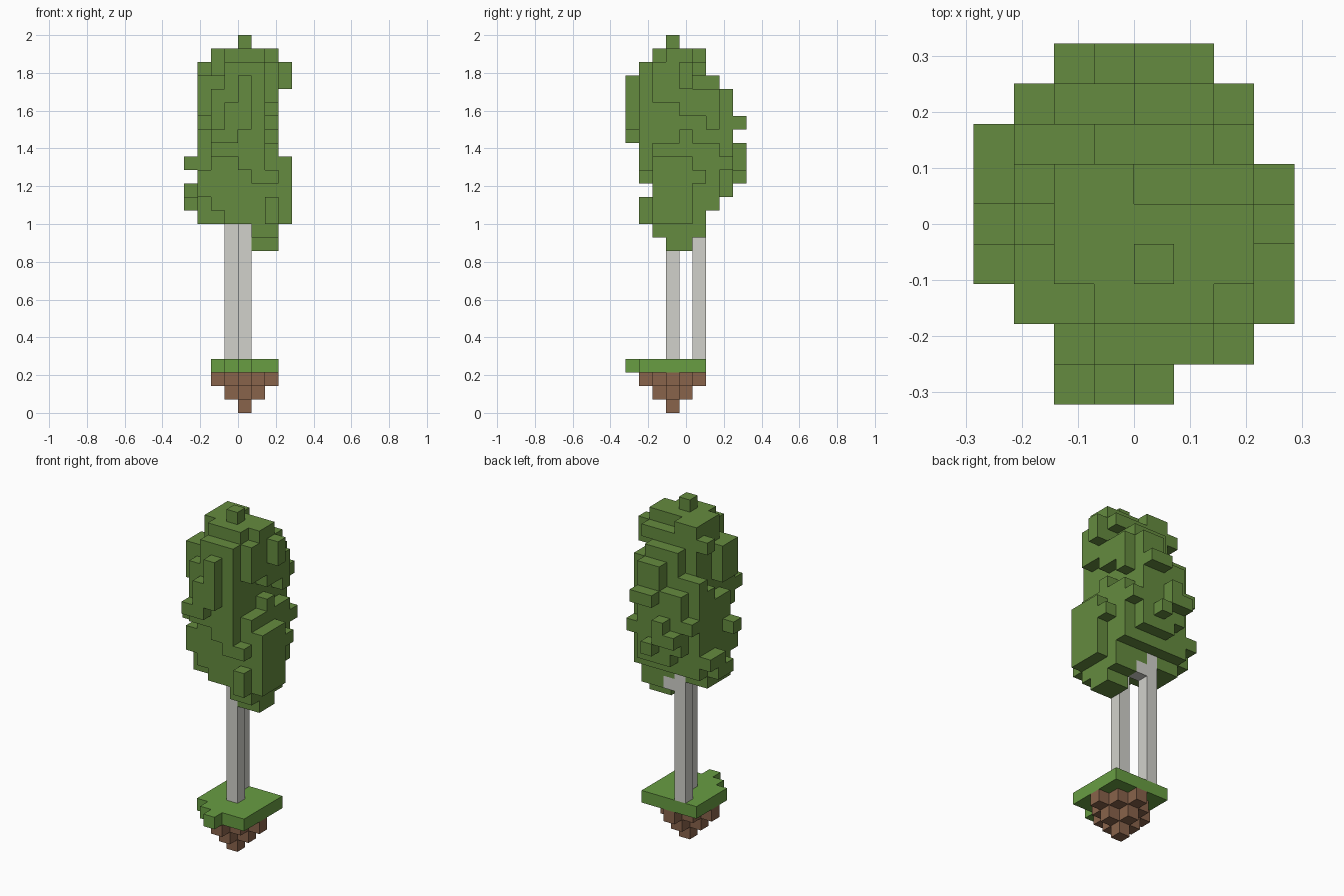
import bpy
import bmesh
from mathutils import Vector

UNIT = 1 / 14          # edge length of one block
DEPTH_OFFSET = 4.5     # block rows are counted from the front

default_cube = bpy.data.objects.get("Cube")
if default_cube:
    bpy.data.objects.remove(default_cube, do_unlink=True)


def make_material(name, colour):
    material = bpy.data.materials.new(name)
    material.use_nodes = True
    rgba = (*colour, 1)
    material.diffuse_color = rgba
    shader = next(n for n in material.node_tree.nodes if n.type == "BSDF_PRINCIPLED")
    shader.inputs["Base Color"].default_value = rgba
    shader.inputs["Roughness"].default_value = 0.9
    return material


def fill(boxes):
    """Collect every block inside boxes given as x, y and z ranges."""
    return {
        (x, y, z)
        for x0, x1, y0, y1, z0, z1 in boxes
        for x in range(x0, x1)
        for y in range(y0, y1)
        for z in range(z0, z1)
    }


def build_blocks(name, blocks, material):
    """Join the blocks into one shell that keeps only the outer faces."""
    bm = bmesh.new()
    corners = {}

    def corner(position):
        key = tuple(position)
        if key not in corners:
            x, y, z = position
            corners[key] = bm.verts.new((x * UNIT, (y - DEPTH_OFFSET) * UNIT, z * UNIT))
        return corners[key]

    axes = [Vector((1, 0, 0)), Vector((0, 1, 0)), Vector((0, 0, 1))]
    for block in blocks:
        base = Vector(block)
        for i, normal in enumerate(axes):
            side, up = axes[(i + 1) % 3], axes[(i + 2) % 3]
            for direction in (-1, 1):
                if tuple(int(c) for c in base + normal * direction) in blocks:
                    continue
                start = base + normal if direction > 0 else base
                loop = [start, start + side, start + side + up, start + up]
                if direction < 0:
                    loop.reverse()
                bm.faces.new([corner(p) for p in loop])

    mesh = bpy.data.meshes.new(name)
    bm.to_mesh(mesh)
    bm.free()
    mesh.materials.append(material)
    obj = bpy.data.objects.new(name, mesh)
    bpy.context.collection.objects.link(obj)
    return obj


leaf_green = make_material("leaf green", (0.13, 0.26, 0.05))
grass_green = make_material("grass green", (0.14, 0.34, 0.055))
soil_brown = make_material("soil brown", (0.25, 0.125, 0.07))
bark_grey = make_material("bark grey", (0.64, 0.64, 0.6))

# Soil: an upside-down stepped diamond
soil = {
    (x, y, z)
    for z in range(3)
    for x in range(-z, z + 1)
    for y in range(3 - z, 4 + z)
    if abs(x) + abs(y - 3) <= z
}
build_blocks("soil", soil, soil_brown)

# Grass: a square slab with a ragged front edge
grass = fill([(-2, 3, 1, 6, 3, 4), (0, 1, 0, 1, 3, 4)])
grass.discard((-2, 1, 3))
build_blocks("grass", grass, grass_green)

# Trunk: two posts and a short branch under the crown
trunk = fill([(0, 1, 3, 4, 4, 15), (-1, 0, 5, 6, 4, 15), (0, 1, 5, 6, 13, 14)])
build_blocks("trunk", trunk, bark_grey)

# Crown: main mass from the bottom to the top
crown_body = [
    (1, 3, 3, 5, 12, 13),
    (1, 3, 2, 6, 13, 14),
    (-3, 3, 3, 6, 14, 25),
    (-3, 3, 6, 7, 15, 23),
    (-1, 3, 2, 3, 14, 19),
    (-2, 2, 2, 3, 15, 25),
    (-1, 2, 7, 8, 16, 22),
    (-2, 0, 7, 8, 17, 22),
    (0, 2, 7, 8, 22, 24),
    (-1, 3, 6, 7, 23, 25),
    (-2, 3, 3, 6, 25, 26),
    (-1, 2, 2, 3, 25, 27),
    (-2, 3, 3, 5, 26, 27),
    (-2, 0, 5, 6, 26, 27),
    (0, 1, 3, 4, 27, 28),
]

# Crown: hollows on both flanks, leaving overhangs above them
hollows = [
    (2, 3, 3, 4, 20, 23),
    (2, 3, 4, 5, 21, 22),
    (2, 3, 5, 6, 20, 22),
    (2, 3, 6, 7, 20, 21),
    (2, 3, 5, 7, 24, 25),
    (-3, -2, 3, 4, 21, 22),
    (-3, -2, 4, 5, 21, 25),
    (-3, -2, 5, 6, 22, 25),
]

# Crown: raised clumps on the front
front_clumps = [
    (-1, 2, 1, 2, 24, 26),
    (-2, 2, 1, 2, 19, 24),
    (0, 2, 1, 2, 18, 19),
    (1, 3, 1, 2, 17, 18),
    (2, 3, 1, 2, 14, 16),
    (0, 1, 0, 1, 21, 25),
    (-1, 0, 0, 1, 20, 23),
    (-2, -1, 0, 1, 20, 21),
    (2, 3, 2, 3, 23, 26),
    (2, 3, 2, 3, 19, 20),
    (-3, -2, 2, 3, 22, 25),
    (-3, -2, 2, 3, 16, 18),
]

# Crown: clumps on both sides
side_clumps = [
    (3, 4, 2, 5, 14, 19),
    (3, 4, 5, 6, 17, 18),
    (3, 4, 4, 5, 24, 26),
    (-3, -2, 5, 6, 25, 26),
    (-4, -3, 3, 4, 18, 19),
    (-4, -3, 5, 7, 16, 17),
    (-4, -3, 4, 6, 15, 16),
]

# Crown: clumps on the back
back_clumps = [
    (0, 2, 8, 9, 21, 22),
    (-1, 0, 8, 9, 18, 20),
    (-2, -1, 8, 9, 18, 19),
    (0, 1, 8, 9, 17, 18),
    (2, 3, 7, 8, 18, 19),
    (-3, -2, 7, 8, 19, 20),
]

crown = fill(crown_body) - fill(hollows) - trunk
crown |= fill(front_clumps + side_clumps + back_clumps)
build_blocks("crown", crown, leaf_green)
